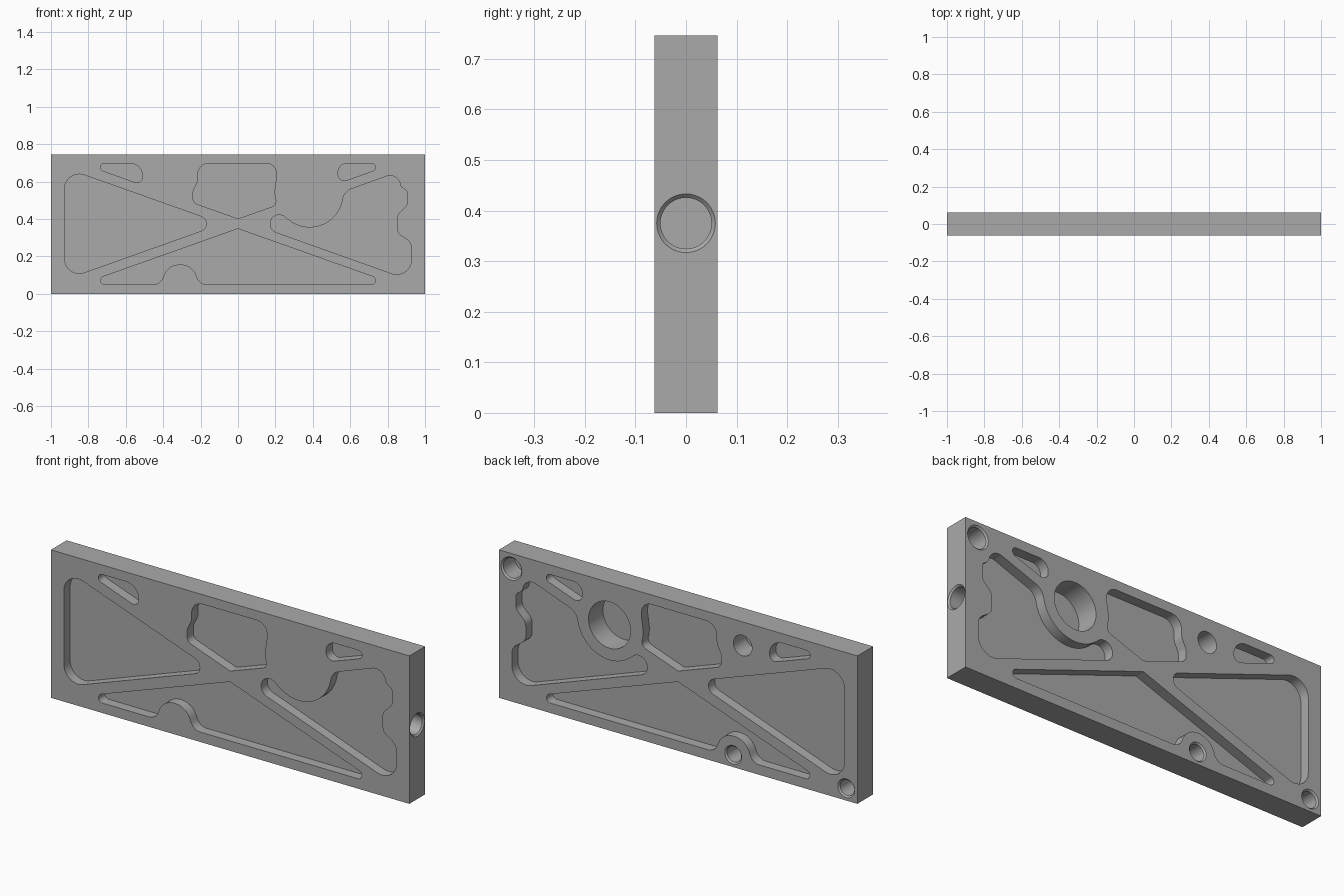
import bpy, bmesh, math
from mathutils import Vector, Matrix

if "Cube" in bpy.data.objects:
    bpy.data.objects.remove(bpy.data.objects["Cube"], do_unlink=True)

HEIGHT, HALF = 0.746, 0.0625
WEB = 0.0125          # half thickness of the wall left between pockets

metal = bpy.data.materials.new("plain_grey")
metal.use_nodes = True
grey = (0.4, 0.4, 0.4, 1)
metal.diffuse_color = grey
metal.node_tree.nodes["Principled BSDF"].inputs["Base Color"].default_value = grey


def fillet(corners):
    """Round each (x, z, radius) corner of a closed outline."""
    out = []
    for i, (x, z, r) in enumerate(corners):
        p = Vector((x, z))
        a = (Vector(corners[i - 1][:2]) - p).normalized()
        b = (Vector(corners[(i + 1) % len(corners)][:2]) - p).normalized()
        half = a.angle(b) / 2
        centre = p + (a + b).normalized() * r / math.sin(half)
        reach = r / math.tan(half)
        start, end = p + a * reach - centre, p + b * reach - centre
        sweep = math.atan2(start.x * end.y - start.y * end.x, start.dot(end))
        steps = max(2, math.ceil(abs(sweep) / math.radians(8)))
        for k in range(steps + 1):
            t = sweep * k / steps
            out.append(centre + Vector((start.x * math.cos(t) - start.y * math.sin(t),
                                        start.x * math.sin(t) + start.y * math.cos(t))))
    return out


def loop_edges(bm, verts):
    """Edges of a closed loop, reusing any that already exist."""
    return [bm.edges.get((a, b)) or bm.edges.new((a, b))
            for a, b in zip(verts, verts[1:] + verts[:1])]


def recess(bm, rings):
    """Walls and floor from the mouth ring inwards; returns the mouth edges."""
    loops = [[bm.verts.new(co) for co in ring] for ring in rings]
    n = len(loops[0])
    for outer, inner in zip(loops, loops[1:]):
        for i in range(n):
            j = (i + 1) % n
            bm.faces.new((outer[i], outer[j], inner[j], inner[i]))
    bm.faces.new(loops[-1])
    return loop_edges(bm, loops[0])


def hole(bm, place, radius, depth, chamfer=0.0):
    """Blind round hole along local -z, with an optional chamfered mouth."""
    steps = [(0, radius), (-depth, radius - chamfer)]
    if chamfer:
        steps.insert(1, (-chamfer, radius - chamfer))
    return recess(bm, [[place @ Vector((r * math.cos(a), r * math.sin(a), h))
                        for a in (2 * math.pi * k / 48 for k in range(48))]
                       for h, r in steps])


def fill_face(bm, border, mouths, normal):
    """Flat face of the plate with openings left in it."""
    bmesh.ops.triangle_fill(bm, use_beauty=True, normal=normal,
                            edges=loop_edges(bm, border) + mouths)


# Pocket outlines: x, z, corner radius
pockets = {
    "left_triangle": [(-.928, .673, .08), (-.928, .076, .08), (-.088, .375, .041)],
    "top_centre": [(-.215, .698, .06), (-.215, .60, .06), (-.24, .55, .05),
                   (-.24, .487, .035), (0, .402, .01), (.207, .475, .03),
                   (.193, .54, .15), (.205, .62, .1), (.205, .698, .055)],
    "top_left_slot": [(-.836, .698, .021), (-.51, .582, .03), (-.51, .698, .07)],
    "top_right_slot": [(.836, .698, .021), (.535, .698, .05), (.535, .591, .035)],
    "right_shape": [(.173, .476, .047), (.173, .34, .047), (.928, .071, .08),
                    (.928, .275, .06), (.85, .325, .05), (.85, .42, .05),
                    (.905, .475, .04), (.905, .55, .025), (.87, .572, .03),
                    (.853, .65, .055), (.568, .547, .068), (.506, .197, .18)],
    "bottom_triangle": [(0, .348, .01), (-.84, .05, .022), (-.415, .05, .055),
                        (-.375, .157, .09), (-.245, .157, .09), (-.205, .05, .055),
                        (.84, .05, .022)],
}

bm = bmesh.new()
mouths = {-1: [], 1: []}          # front and back openings
for corners in pockets.values():
    outline = fillet(corners)
    for side in mouths:
        mouths[side] += recess(bm, [[(p.x, side * y, p.y) for p in outline]
                                    for y in (HALF, WEB)])

# Blind holes in the back: x, z, radius, depth, chamfer
to_back = Matrix.Rotation(-math.pi / 2, 4, 'X')
for x, z, radius, depth, chamfer in [
        (.383, .532, .117, .115, 0),
        (.93, .67, .058, .1, .0075),
        (-.36, .627, .052, .1, 0),
        (-.307, .062, .047, .1, .0075),
        (-.938, .062, .047, .1, .0075)]:
    place = Matrix.Translation((x, HALF, z)) @ to_back
    mouths[1] += hole(bm, place, radius, depth, chamfer)

# Hole in the left end
end_mouth = hole(bm, Matrix.Translation((1, 0, .375)) @ Matrix.Rotation(math.pi / 2, 4, 'Y'),
                 .058, .11, .0075)

# Outer faces of the plate
front, back = [[bm.verts.new((x, y, z)) for x, z in
                ((-1, 0), (1, 0), (1, HEIGHT), (-1, HEIGHT))] for y in (-HALF, HALF)]
fill_face(bm, front, mouths[-1], (0, -1, 0))
fill_face(bm, back, mouths[1], (0, 1, 0))
fill_face(bm, [front[1], back[1], back[2], front[2]], end_mouth, (1, 0, 0))
for i, j in ((0, 1), (2, 3), (3, 0)):
    bm.faces.new((front[i], front[j], back[j], back[i]))
bmesh.ops.recalc_face_normals(bm, faces=bm.faces)

mesh = bpy.data.meshes.new("plate")
bm.to_mesh(mesh)
bm.free()
mesh.materials.append(metal)
plate = bpy.data.objects.new("plate", mesh)
bpy.context.collection.objects.link(plate)

# Smooth the rounded walls, keep the rims sharp
for obj in bpy.context.selected_objects:
    obj.select_set(False)
bpy.context.view_layer.objects.active = plate
plate.select_set(True)
bpy.ops.object.shade_smooth_by_angle(angle=math.radians(30))
